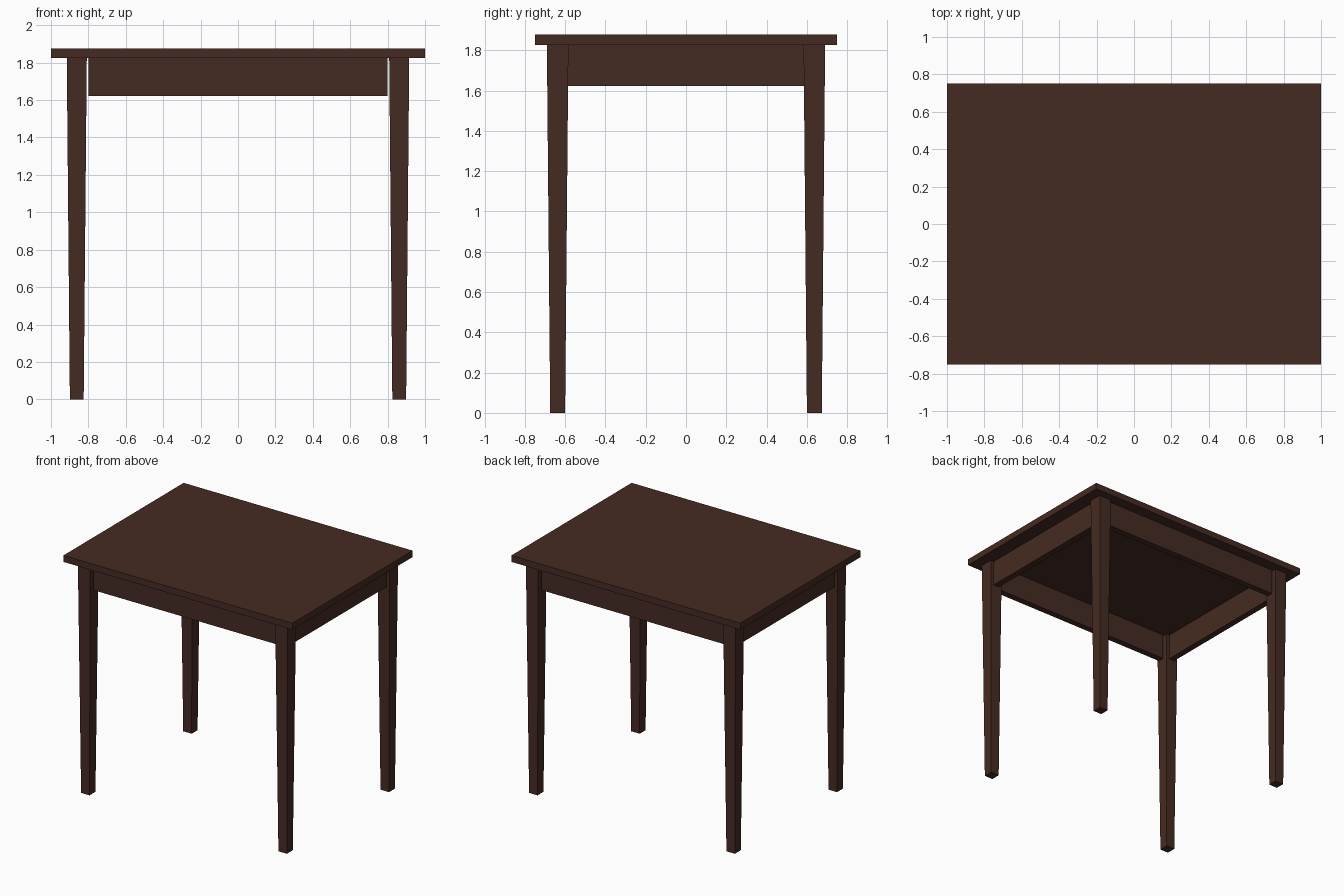
import bpy, bmesh
from mathutils import Vector

if "Cube" in bpy.data.objects:
    bpy.data.objects.remove(bpy.data.objects["Cube"])

wood = bpy.data.materials.new("dark brown wood")
wood.diffuse_color = (0.06, 0.024, 0.016, 1)
wood.use_nodes = True
wood.node_tree.nodes["Principled BSDF"].inputs["Base Color"].default_value = wood.diffuse_color

TOP_Z, UNDER_Z, APRON_Z = 1.877, 1.826, 1.623
LEG_X, LEG_Y = 0.862, 0.637


def box(name, low, high, bottom_scale=1.0):
    """Box between two corners, optionally tapered towards its bottom."""
    low, high = Vector(low), Vector(high)
    centre, size = (low + high) / 2, high - low
    bm = bmesh.new()
    bmesh.ops.create_cube(bm, size=1)
    for v in bm.verts:
        s = bottom_scale if v.co.z < 0 else 1.0
        v.co = Vector((v.co.x * size.x * s, v.co.y * size.y * s, v.co.z * size.z))
    mesh = bpy.data.meshes.new(name)
    bm.to_mesh(mesh)
    bm.free()
    mesh.materials.append(wood)
    obj = bpy.data.objects.new(name, mesh)
    obj.location = centre
    bpy.context.collection.objects.link(obj)
    return obj


# Table top
box("table_top", (-1, -0.75, UNDER_Z), (1, 0.75, TOP_Z))

# Four tapered legs
H = 0.0535
for side, x in (("left", -LEG_X), ("right", LEG_X)):
    for end, y in (("front", -LEG_Y), ("back", LEG_Y)):
        box(f"{end}_{side}_leg", (x - H, y - H, 0), (x + H, y + H, UNDER_Z), 0.69)

# Apron boards, centred on the legs
T = 0.025
for name, y in (("front_apron", -LEG_Y), ("back_apron", LEG_Y)):
    box(name, (-0.80, y - T, APRON_Z), (0.80, y + T, UNDER_Z))
for name, x in (("left_apron", -LEG_X), ("right_apron", LEG_X)):
    box(name, (x - T, -0.60, APRON_Z), (x + T, 0.60, UNDER_Z))
